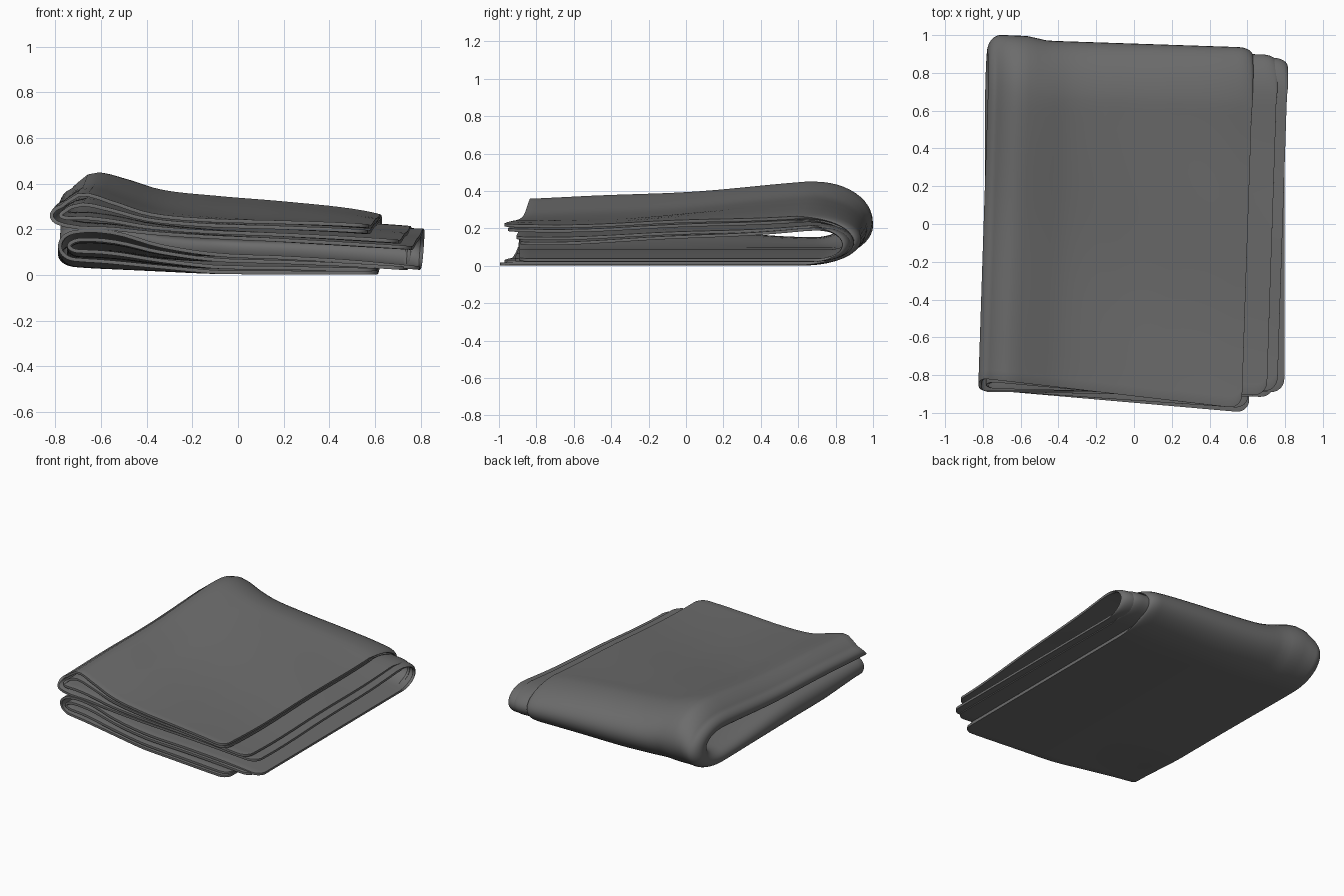
import bpy
import bmesh
import math

cube = bpy.data.objects.get("Cube")
if cube:
    bpy.data.objects.remove(cube)

# One dark grey cloth colour
cloth = bpy.data.materials.new("dark_grey_cloth")
cloth.use_nodes = True
grey = (0.15, 0.15, 0.15, 1)
cloth.diffuse_color = grey
shader = cloth.node_tree.nodes["Principled BSDF"]
shader.inputs["Base Color"].default_value = grey
shader.inputs["Roughness"].default_value = 0.9

# Heights across the width at these stations, from the rolled side to the open side
STATIONS = (-0.74, -0.65, -0.52, -0.35, -0.1, 0.2, 0.5, 0.8)
UNDERSIDE = (0.045, 0.038, 0.032, 0.024, 0.013, 0.011, 0.01, 0.014)
LOWER_INSIDE = (0.185, 0.195, 0.18, 0.13, 0.09, 0.076, 0.058, 0.03)
UPPER_INSIDE_FRONT = (0.225, 0.21, 0.205, 0.185, 0.165, 0.15, 0.135, 0.12)
UPPER_INSIDE_BACK = (0.27, 0.265, 0.255, 0.23, 0.213, 0.205, 0.2, 0.195)
TOP_FRONT = (0.305, 0.355, 0.32, 0.265, 0.238, 0.228, 0.218, 0.2)
TOP_BACK = (0.37, 0.437, 0.415, 0.365, 0.34, 0.318, 0.285, 0.22)


def lerp(a, b, t):
    return a + (b - a) * t


def clamp(t):
    return max(0, min(1, t))


def smooth(t):
    return t * t * (3 - 2 * t)


def roll_amount(x):
    """1 in the thick rolled side, 0 in the flat middle."""
    return clamp((-0.1 - x) / 0.5)


def height(values, x):
    """Smooth curve through the station heights."""
    last = len(STATIONS) - 1
    x = min(max(x, STATIONS[0]), STATIONS[last])
    i = 0
    while i < last - 1 and x > STATIONS[i + 1]:
        i += 1

    def slope(k):
        a, b = max(k - 1, 0), min(k + 1, last)
        return (values[b] - values[a]) / (STATIONS[b] - STATIONS[a])

    w = STATIONS[i + 1] - STATIONS[i]
    t = (x - STATIONS[i]) / w
    return (lerp(values[i], values[i + 1], smooth(t))
            + w * slope(i) * t * (1 - t) ** 2 - w * slope(i + 1) * t * t * (1 - t))


def upper_height(x, y, f):
    """Height of the upper half; f goes from outermost to innermost layer."""
    rise = clamp((y + 0.85) / 1.5) ** 1.5
    outer = lerp(height(TOP_FRONT, x), height(TOP_BACK, x), rise)
    inner = lerp(height(UPPER_INSIDE_FRONT, x), height(UPPER_INSIDE_BACK, x), rise)
    return lerp(outer, inner, f) + 0.004 * math.sin(6 * y + 3 * x)


def lower_height(x, y, f):
    """Height of the lower half: the roll lifts in front and sags at the back."""
    lift = 0.025 * smooth(clamp((-0.4 - y) / 0.5)) * (1 - f)
    sag = 0.05 * smooth(clamp((y + 0.2) / 0.9)) * f
    base = lerp(height(UNDERSIDE, x), height(LOWER_INSIDE, x), f)
    return base + (lift - sag) * roll_amount(x)


def cross_profile(f_start, f_end, x_start, x_end, x_turn, radius):
    """Outer layer, roll around the side, then inner layer: (x, f, gap to edge)."""
    steps, turn = 44, 18
    points = []
    for i in range(steps):
        gap = (x_start - x_turn) * (1 - math.cos(i / steps * math.pi / 2))
        points.append((x_start - gap, f_start, gap))
    for i in range(turn + 1):
        a = math.pi * i / turn
        f = lerp(f_start, f_end, (1 - math.cos(a)) / 2)
        points.append((x_turn - radius * math.sin(a), f, 1))
    for i in reversed(range(steps)):
        gap = (x_end - x_turn) * (1 - math.cos(i / steps * math.pi / 2))
        points.append((x_end - gap, f_end, gap))
    return points


def fold_path(x, f, gap):
    """Run along the bottom, bend up round the back and return along the top."""
    along = (x + 0.7) / 1.2
    knuckle = smooth(clamp((-0.45 - x) / 0.15))
    low_front = lerp(-0.885 - 0.105 * along, -0.89, smooth(f))
    high_front = lerp(-0.825 - 0.14 * along, -0.885, smooth(f))
    back = 0.97 - 0.04 * along + 0.022 * knuckle - (0.05 + 0.11 * roll_amount(x)) * f
    corner = 0.07
    if gap < corner:
        cut = corner - math.sqrt(corner ** 2 - (corner - gap) ** 2)
        low_front += cut
        high_front += cut
        back -= cut * 0.5
    depth = 0.3 - 0.15 * f
    bend = back - depth
    low, high = lower_height(x, bend, f), upper_height(x, bend, f)
    straight, arc = 30, 24
    path = []
    for i in range(straight):
        y = lerp(low_front, bend, i / straight)
        path.append((x, y, lower_height(x, y, f), 0))
    for i in range(arc + 1):
        a = math.pi * i / arc
        path.append((x, bend + depth * math.sin(a),
                     lerp(low, high, (1 - math.cos(a)) / 2), i / arc))
    for i in range(1, straight + 1):
        y = lerp(bend, high_front, i / straight)
        path.append((x, y, upper_height(x, y, f), 1))
    # The upper half is laid on slightly askew
    return [(px + (0.033 * py - 0.008) * top, py, pz) for px, py, pz, top in path]


def cloth_sheet(name, *profile):
    bm = bmesh.new()
    rows = [[bm.verts.new(p) for p in fold_path(*point)]
            for point in cross_profile(*profile)]
    for a, b in zip(rows, rows[1:]):
        for i in range(len(a) - 1):
            bm.faces.new((a[i], a[i + 1], b[i + 1], b[i]))
    bmesh.ops.recalc_face_normals(bm, faces=bm.faces)
    mesh = bpy.data.meshes.new(name)
    bm.to_mesh(mesh)
    bm.free()
    mesh.materials.append(cloth)
    sheet = bpy.data.objects.new(name, mesh)
    bpy.context.collection.objects.link(sheet)
    solid = sheet.modifiers.new("thickness", "SOLIDIFY")
    solid.thickness = 0.016
    solid.offset = 0
    bevel = sheet.modifiers.new("soft_hem", "BEVEL")
    bevel.width = 0.005
    bevel.segments = 2
    bevel.limit_method = "ANGLE"
    bevel.angle_limit = math.radians(60)
    bpy.ops.object.select_all(action="DESELECT")
    sheet.select_set(True)
    bpy.context.view_layer.objects.active = sheet
    bpy.ops.object.shade_smooth_by_angle(angle=math.radians(40))


# Two nested layers of the folded blanket
cloth_sheet("outer_fold", 0, 1, 0.61, 0.795, -0.715, 0.065)
cloth_sheet("inner_fold", 0.3, 0.7, 0.605, 0.74, -0.69, 0.05)
